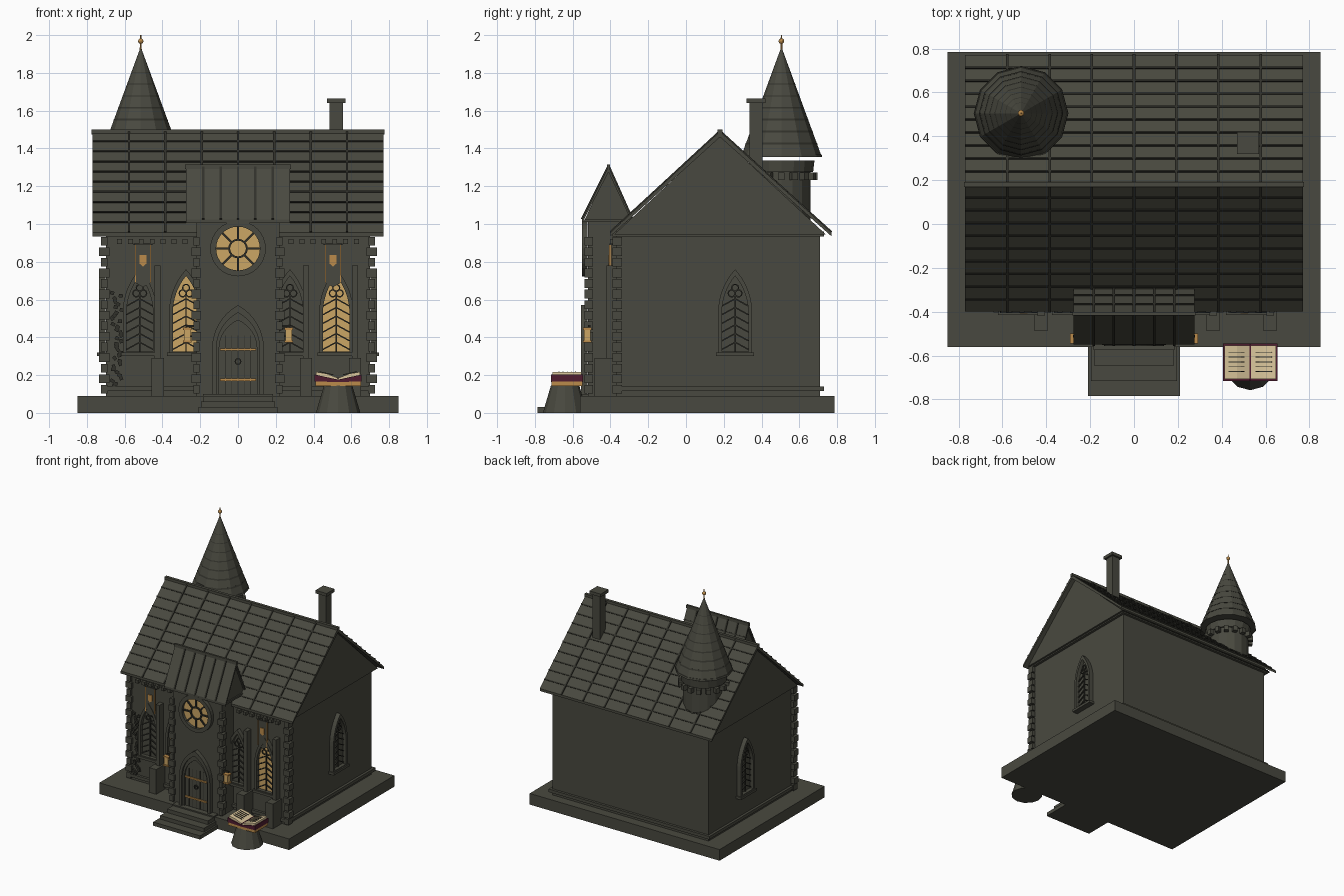
import bpy, bmesh, math, random
from mathutils import Matrix, Vector

cube = bpy.data.objects.get("Cube")
if cube:
    bpy.data.objects.remove(cube)
random.seed(4)


def material(name, r, g, b):
    m = bpy.data.materials.new(name)
    m.diffuse_color = (r, g, b, 1)
    m.use_nodes = True
    m.node_tree.nodes["Principled BSDF"].inputs["Base Color"].default_value = (r, g, b, 1)
    return m


stone = material("stone", .066, .066, .05)
seam = material("dark seam", .03, .03, .023)
glow = material("lit glass", .6, .38, .13)
gold = material("gold", .5, .26, .07)
cream = material("paper", .72, .58, .34)
maroon = material("maroon leather", .08, .012, .03)


def finish(name, bm, mat, M=None):
    if M:
        bm.transform(M)
    bmesh.ops.recalc_face_normals(bm, faces=bm.faces)
    me = bpy.data.meshes.new(name)
    bm.to_mesh(me)
    bm.free()
    me.materials.append(mat)
    ob = bpy.data.objects.new(name, me)
    bpy.context.collection.objects.link(ob)
    return ob


def boxes(name, mat, items, M=None):
    """Each item is centre, size and an optional rotation matrix."""
    bm = bmesh.new()
    for c, s, *rot in items:
        R = rot[0] if rot else Matrix()
        bmesh.ops.create_cube(bm, size=1, matrix=Matrix.Translation(c) @ R @ Matrix.Diagonal((*s, 1)))
    return finish(name, bm, mat, M)


def span(name, mat, x0, x1, y0, y1, z0, z1):
    return boxes(name, mat, [(((x0 + x1) / 2, (y0 + y1) / 2, (z0 + z1) / 2), (x1 - x0, y1 - y0, z1 - z0))])


def prism(name, pts, depth, mat, M=None):
    """Outline in x-z, extruded from y = 0 towards -y."""
    bm = bmesh.new()
    f = bm.faces.new([bm.verts.new((x, 0, z)) for x, z in pts])
    g = bmesh.ops.extrude_face_region(bm, geom=[f])["geom"]
    bmesh.ops.translate(bm, vec=(0, -depth, 0), verts=[v for v in g if isinstance(v, bmesh.types.BMVert)])
    return finish(name, bm, mat, M)


def frame(name, outer, inner, depth, mat, M=None):
    bm = bmesh.new()
    loops = [[bm.verts.new((x, y, z)) for x, z in p] for p, y in
             ((outer, 0), (outer, -depth), (inner, -depth), (inner, 0))]
    n = len(outer)
    for a, b in zip(loops, loops[1:] + loops[:1]):
        for i in range(n):
            j = (i + 1) % n
            bm.faces.new((a[i], a[j], b[j], b[i]))
    return finish(name, bm, mat, M)


def cone(name, x, y, z0, z1, r0, r1, mat, n=12):
    bm = bmesh.new()
    bmesh.ops.create_cone(bm, cap_ends=True, segments=n, radius1=r0, radius2=r1, depth=z1 - z0)
    return finish(name, bm, mat, Matrix.Translation((x, y, (z0 + z1) / 2)))


def arch(w, z0, spring, top, n=8):
    """Pointed arch outline of half width w."""
    h = top - spring
    R = (w * w + h * h) / (2 * w)
    end = math.atan2(h, R - w)
    right = [(w - R + R * math.cos(end * i / n), spring + R * math.sin(end * i / n)) for i in range(n + 1)]
    return [(-w, z0), (w, z0)] + right + [(-x, z) for x, z in right[-2::-1]]


def circle(r, zc, n=24):
    return [(r * math.cos(math.tau * i / n), zc + r * math.sin(math.tau * i / n)) for i in range(n)]


def at(x, y, turn=0):
    return Matrix.Translation((x, y, 0)) @ Matrix.Rotation(turn, 4, 'Z')


def roof(name, yr, zr, ye, ze, hx, rows, cols):
    """One roof slope with raised tile seams."""
    along = at(hx, 0, math.pi / 2)
    prism(name, [(yr, zr), (ye, ze), (ye, ze - .02), (yr, zr - .03)], 2 * hx, stone,
          Matrix.Translation((-2 * hx, 0, 0)) @ along)
    d = Vector((0, ye - yr, ze - zr))
    R = Matrix.Rotation(math.atan2(d.z, d.y), 4, 'X')
    items = []
    for i in range(1, rows):
        items.append((Vector((0, yr, zr)) + d * i / rows, (2 * hx, .009, .012), R))
    for i in range(1, cols):
        items.append((Vector((-hx + 2 * hx * i / cols, yr, zr)) + d / 2, (.012, d.length, .014), R))
    boxes(name + "_seams", seam, items)


def window(name, M, lit):
    """Gothic window with chevron leading and a trefoil."""
    frame(name + "_frame", arch(.09, .31, .53, .76), arch(.07, .325, .53, .725), .035, stone, M)
    prism(name + "_glass", arch(.072, .32, .53, .73), .006, glow if lit else stone, M)
    boxes(name + "_sill", stone, [((0, -.02, .31), (.2, .05, .02))], M)
    bars = [((0, -.01, .48), (.007, .012, .32))]
    for i in range(6):
        for s in (-1, 1):
            bars.append(((s * .035, -.01, .355 + i * .046), (.08, .01, .007), Matrix.Rotation(s * .5, 4, 'Y')))
    boxes(name + "_leading", seam, bars, M)
    for dx, z in ((-.018, .633), (.018, .633), (0, .662)):
        frame(name + "_trefoil", circle(.022, z, 10), circle(.015, z, 10), .015, seam, M @ at(dx, 0))


# Base and main walls
span("base_slab", stone, -.85, .85, -.56, .785, 0, .09)
span("main_walls", stone, -.7, .7, -.37, .71, .09, .96)
span("plinth", stone, -.72, .72, -.39, .73, .115, .14)
span("eave_band", stone, -.72, .72, -.39, .73, .935, .96)
span("porch_walls", stone, -.22, .22, -.52, -.3, .09, 1.03)

# Roofs and gables
prism("main_gable", [(-.38, .945), (.74, .945), (.18, 1.465)], 1.47, stone, at(-.735, 0, math.pi / 2))
roof("main_roof_front", .18, 1.49, -.4, .955, .77, 10, 8)
roof("main_roof_back", .18, 1.49, .77, .955, .77, 10, 8)
span("main_ridge", stone, -.775, .775, .168, .192, 1.475, 1.5)
prism("porch_gable", [(-.54, 1.015), (-.29, 1.015), (-.41, 1.29)], .52, stone, at(-.26, 0, math.pi / 2))
roof("porch_roof_front", -.41, 1.305, -.55, 1.025, .275, 1, 6)
roof("porch_roof_back", -.41, 1.305, -.285, 1.025, .275, 3, 6)
span("porch_ridge", stone, -.28, .28, -.418, -.402, 1.29, 1.315)
span("porch_eave", stone, -.27, .27, -.545, -.29, 1.01, 1.025)

# Corner stones and dentils
quoins = []
for s in (-1, 1):
    for i in range(15):
        w = .055 if i % 2 else .035
        quoins.append(((s * (.735 - w / 2 - .01 * (i % 2 == 0)), -.365, .125 + i * .056), (w, .05, .046)))
        quoins.append(((s * .22, -.515, .125 + i * .056), (w - .005, .045, .046)))
boxes("corner_stones", stone, quoins)
boxes("dentils", stone, [((s * (.28 + i * .058), -.385, .908), (.026, .035, .026)) for s in (-1, 1) for i in range(7)])

# Buttresses
for x in (-.425, .36, .62):
    span("buttress_foot", stone, x - .032, x + .032, -.485, -.36, .09, .29)
    span("buttress_shaft", stone, x - .016, x + .016, -.42, -.36, .29, .78)

# Windows
for x, lit in ((-.52, False), (-.275, True), (.275, False), (.52, True)):
    window("front_window", at(x, -.371), lit)
for s in (-1, 1):
    window("side_window", at(s * .701, .26, s * math.pi / 2), False)

# Rose window
rose = at(0, -.521)
frame("rose_ring", circle(.147, .87, 32), circle(.116, .87, 32), .03, stone, rose)
prism("rose_glass", circle(.118, .87, 32), .008, glow, rose)
frame("rose_hub", circle(.052, .87, 16), circle(.042, .87, 16), .02, seam, rose)
boxes("rose_spokes", seam, [
    ((.082 * math.cos(a), -.01, .87 - .082 * math.sin(a)), (.07, .018, .011), Matrix.Rotation(a, 4, 'Y'))
    for a in (math.tau * i / 8 for i in range(8))], rose)

# Door
frame("door_surround", arch(.137, .09, .34, .57), arch(.115, .09, .34, .53), .035, stone, rose)
frame("door_inner_arch", arch(.115, .09, .34, .53), arch(.1, .09, .34, .49), .02, stone, rose)
prism("door_leaf", arch(.1, .09, .34, .49), .01, stone, rose)
boxes("door_planks", seam, [((i * .033, -.01, .25), (.004, .006, .32)) for i in range(-2, 3)], rose)
boxes("door_hinges", gold, [((0, -.014, z), (.19, .012, .012)) for z in (.175, .335)], rose)
frame("door_handle", circle(.018, .272, 12), circle(.011, .272, 12), .02, seam, rose)

# Steps
for i in range(3):
    w = .21 - .014 * i
    span("step", stone, -w, w, -.785 + .07 * i, -.5, 0, .03 + .03 * i)
span("threshold", stone, -.185, .185, -.575, -.5, .09, .1)

# Banners and lanterns
for s in (-1, 1):
    hang = at(s * .503, -.395)
    prism("banner_cloth", [(-.042, .89), (.042, .89), (.042, .69), (0, .665), (-.042, .69)], .008, stone, hang)
    boxes("banner_trim", gold, [((d * .04, -.006, .79), (.005, .012, .2)) for d in (-1, 1)], hang)
    prism("banner_emblem", [(-.018, .835), (.018, .835), (.018, .79), (0, .775), (-.018, .79)], .014, gold, hang)
    boxes("banner_rod", seam, [((0, 0, .893), (.1, .02, .01))], hang)
    lamp = at(s * .268, -.522)
    boxes("lantern_glass", glow, [((0, 0, .41), (.034, .034, .06))], lamp)
    boxes("lantern_caps", gold, [((0, 0, z), (.046, .044, .012)) for z in (.378, .445)], lamp)
    boxes("lantern_arm", seam, [((-s * .02, .01, .46), (.06, .012, .012))], lamp)

# Creeper beside the far front window
leaves = []
for i in range(34):
    z = .14 + i * .015
    leaves.append(((-.645 + random.uniform(-.025, .03), -.38, z), (.022, .014, .018),
                   Matrix.Rotation(random.uniform(0, 1.5), 4, 'Y')))
boxes("creeper", seam, leaves)

# Turret
tx, ty = -.515, .505
cone("turret_drum", tx, ty, .98, 1.29, .155, .155, stone, 16)
cone("turret_collar", tx, ty, 1.275, 1.335, .168, .175, stone, 16)
boxes("turret_corbels", stone, [
    ((tx + .172 * math.cos(a), ty + .172 * math.sin(a), 1.252), (.036, .034, .04), Matrix.Rotation(a, 4, 'Z'))
    for a in (math.tau * i / 16 for i in range(16))])
z0, z1, r0 = 1.358, 1.93, .213
cone("turret_spire", tx, ty, z0, z1, r0, .003, stone)
for i in range(1, 8):
    t = i / 9
    cone("spire_tile_row", tx, ty, z0 + (z1 - z0) * t, z0 + (z1 - z0) * t + .01,
         r0 * (1 - t) + .003, r0 * (1 - t) - .003, seam)
cone("spire_eave", tx, ty, z0 - .004, z0 + .01, r0 + .003, r0, stone)
cone("finial_rod", tx, ty, 1.91, 2, .006, .003, gold, 8)
bm = bmesh.new()
bmesh.ops.create_uvsphere(bm, u_segments=10, v_segments=6, radius=.015)
finish("finial_ball", bm, gold, Matrix.Translation((tx, ty, 1.968)))

# Chimney
span("chimney", stone, .485, .555, .335, .405, 1.15, 1.645)
span("chimney_cap", stone, .47, .57, .32, .42, 1.64, 1.665)

# Book on its pedestal
bx, by = .53, -.63
cone("book_pedestal", bx, by - .01, 0, .145, .118, .075, stone, 12)
span("book_board", gold, bx - .12, bx + .12, by - .083, by + .083, .143, .165)
for s in (-1, 1):
    half = at(bx, by + .085)
    prism("book_cover", [(0, .163), (s * .125, .167), (s * .125, .203), (0, .176)], .17, maroon, half)
    prism("book_pages", [(0, .174), (s * .117, .2), (s * .117, .217), (s * .06, .208), (0, .184)], .154, cream,
          at(bx, by + .077))
    boxes("book_text", seam, [
        ((bx + s * .062, by + .045 - i * .022, .21), (.075, .004, .004), Matrix.Rotation(-s * .22, 4, 'Y'))
        for i in range(5)])
span("book_spine_ribbon", maroon, bx - .003, bx + .003, by - .085, by + .08, .18, .187)
